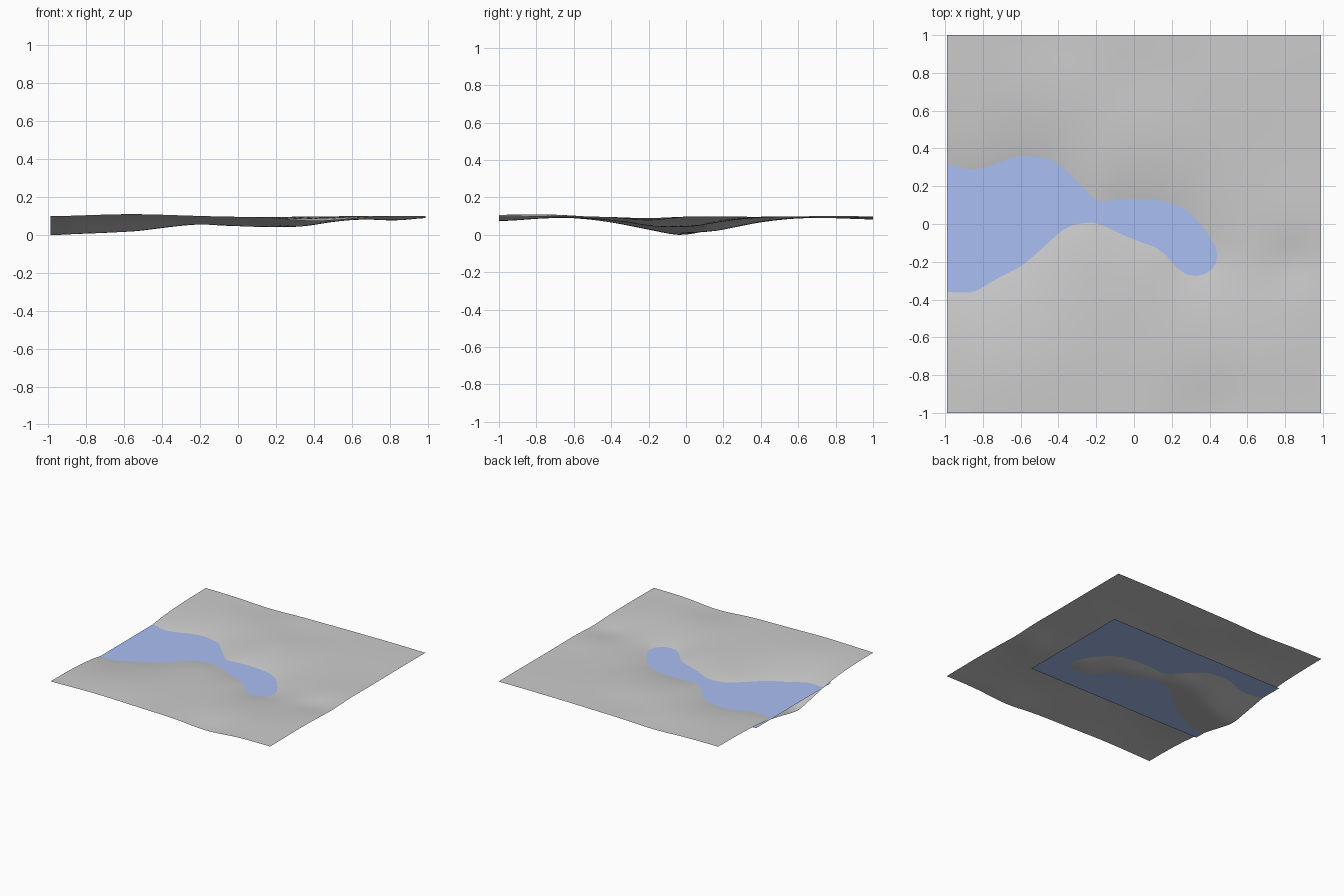
import bpy, bmesh, math
from mathutils import Vector
from mathutils.geometry import intersect_point_line

if "Cube" in bpy.data.objects:
    bpy.data.objects.remove(bpy.data.objects["Cube"])

WATER = 0.06
HX, HY, N = 0.99, 1.0, 48

# shoreline outline (runs past the left edge)
SHORE = [(-1.3, .25), (-1, .33), (-.93, .295), (-.86, .28), (-.76, .30), (-.65, .355), (-.55, .36),
         (-.42, .34), (-.32, .24), (-.25, .17), (-.2, .10), (-.12, .13), (.13, .13), (.28, .08),
         (.38, -.04), (.44, -.13), (.455, -.2), (.38, -.275), (.27, -.275), (.2, -.2),
         (.15, -.13), (0, -.08), (-.2, .01), (-.35, 0), (-.6, -.23), (-.7, -.27),
         (-.86, -.375), (-.93, -.355), (-1, -.36), (-1.3, -.28)]
EDGES = list(zip(SHORE, SHORE[1:] + SHORE[:1]))

# land undulations: x, y, radius, height
BUMPS = [(-.6, -.75, .35, .018), (-.55, .75, .25, .006), (.1, .45, .25, .006),
         (.03, .78, .2, -.008), (.83, -.2, .13, -.022), (.85, .05, .2, .006),
         (.41, -1, .22, -.024), (-.42, 1, .25, -.016), (.7, .75, .3, .004),
         (.75, -.65, .25, .008)]


def shore_distance(x, y):
    """Distance to the shoreline, negative under water."""
    best, inside = 9.0, False
    p = Vector((x, y))
    for a, b in EDGES:
        a, b = Vector(a), Vector(b)
        q, t = intersect_point_line(p, a, b)
        q = a.lerp(b, min(1, max(0, t)))
        best = min(best, (p - q.to_2d()).length)
        if (a.y > y) != (b.y > y) and x < a.x + (y - a.y) / (b.y - a.y) * (b.x - a.x):
            inside = not inside
    return -best if inside else best


def height(x, y):
    d = shore_distance(x, y)
    if d < 0:
        return WATER + 0.185 * d
    land = 0.097 + sum(h * math.exp(-((x - u) ** 2 + (y - v) ** 2) / r ** 2) for u, v, r, h in BUMPS)
    return WATER + (land - WATER) * (1 - math.exp(-d / 0.2))


def add_object(name, bm):
    me = bpy.data.meshes.new(name)
    bm.to_mesh(me)
    bm.free()
    ob = bpy.data.objects.new(name, me)
    bpy.context.collection.objects.link(ob)
    return ob


# terrain: grid shaped by the shoreline, softened a little
Z = [[height(-HX + 2 * HX * i / N, -HY + 2 * HY * j / N) for j in range(N + 1)] for i in range(N + 1)]
for _ in range(3):
    c = lambda k: min(N, max(0, k))
    Z = [[(2 * Z[i][j] + Z[c(i - 1)][j] + Z[c(i + 1)][j] + Z[i][c(j - 1)] + Z[i][c(j + 1)]) / 6
          for j in range(N + 1)] for i in range(N + 1)]
low = min(map(min, Z))
bm = bmesh.new()
bmesh.ops.create_grid(bm, x_segments=N, y_segments=N, size=1)
for v in bm.verts:
    z = Z[round((v.co.x + 1) * N / 2)][round((v.co.y + 1) * N / 2)]
    if z < WATER:  # deepest point of the bed rests on z = 0
        z = WATER - (WATER - z) * WATER / (WATER - low)
    v.co = (v.co.x * HX, v.co.y * HY, z)
for f in bm.faces:
    f.smooth = True
add_object("terrain", bm)

# water: one flat sheet cutting through the valley
bm = bmesh.new()
bm.faces.new([bm.verts.new((x, y, WATER)) for x, y in
              ((-HX, -.455), (.62, -.455), (.62, .51), (-HX, .51))])
water = add_object("water", bm)
mat = bpy.data.materials.new("water_blue")
mat.diffuse_color = (0.4, 0.52, 0.9, 1)
mat.use_nodes = True
mat.node_tree.nodes["Principled BSDF"].inputs["Base Color"].default_value = mat.diffuse_color
water.data.materials.append(mat)
